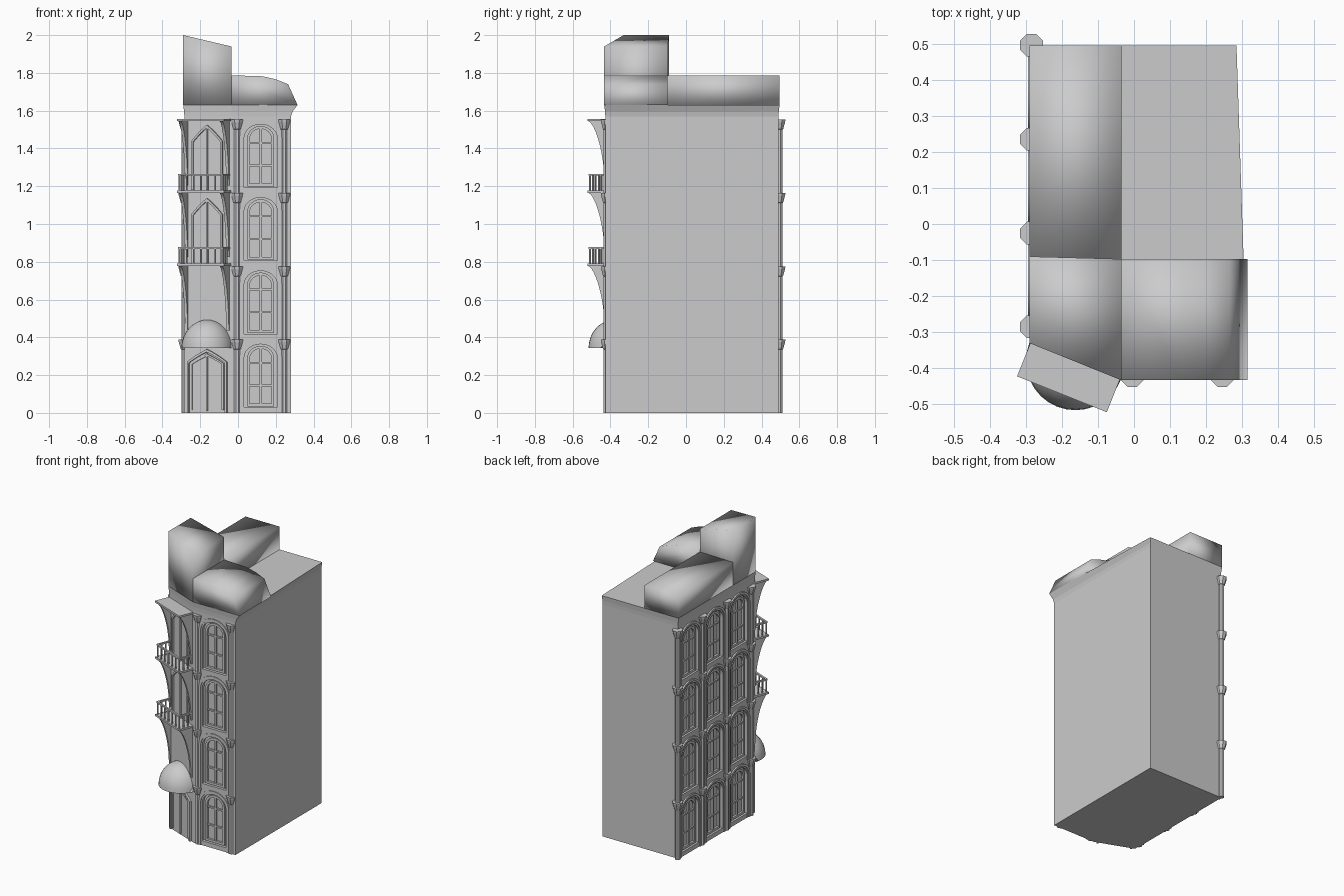
import bpy, bmesh, math
from mathutils import Matrix, Vector

if "Cube" in bpy.data.objects:
    bpy.data.objects.remove(bpy.data.objects["Cube"])

PITCH = 0.388                      # storey height
CHAMFER = math.atan2(-0.102, 0.255)


def frame(x, y, ang, z=0.0):
    # local x runs along a wall, local -y points out of it
    return Matrix.Translation((x, y, z)) @ Matrix.Rotation(ang, 4, 'Z')


def finish(name, bm, smooth=None):
    bmesh.ops.recalc_face_normals(bm, faces=bm.faces)
    me = bpy.data.meshes.new(name)
    bm.to_mesh(me)
    bm.free()
    ob = bpy.data.objects.new(name, me)
    bpy.context.collection.objects.link(ob)
    if smooth is not None:
        bpy.ops.object.select_all(action='DESELECT')
        ob.select_set(True)
        bpy.context.view_layer.objects.active = ob
        bpy.ops.object.shade_smooth_by_angle(angle=math.radians(smooth))
    return ob


def loft(bm, rings):
    # closed solid through rings with equal point counts
    vs = [[bm.verts.new(p) for p in r] for r in rings]
    n = len(vs[0])
    for a, b in zip(vs, vs[1:]):
        for i in range(n):
            bm.faces.new((a[i], a[(i + 1) % n], b[(i + 1) % n], b[i]))
    bm.faces.new(vs[0])
    bm.faces.new(vs[-1])


def plate(bm, M, pts, out0, out1):
    # upright polygon (u, z) extruded between two distances out of the wall
    loft(bm, [[M @ Vector((u, -o, z)) for u, z in pts] for o in (out0, out1)])


def bar(bm, M, u0, u1, z0, z1, out0, out1):
    plate(bm, M, [(u0, z0), (u1, z0), (u1, z1), (u0, z1)], out0, out1)


def arch(hw, base, spring, top, pointed=False, n=12):
    pts = [(-hw, base)]
    for i in range(n + 1):
        t = i / n * 2 - 1
        if pointed:
            s = 1 - abs(t)
            pts.append((hw * t, spring + (top - spring) * (1.25 * s - 0.25 * s * s)))
        else:
            a = t * math.pi / 2
            pts.append((hw * math.sin(a), spring + (top - spring) * math.cos(a)))
    return pts + [(hw, base)]


def band(bm, M, outer, inner, out0, out1):
    plate(bm, M, outer + inner[::-1], out0, out1)


# wall frames
front_bay = frame(0.12, -0.422, 0)
side_bays = [frame(-0.284, y, -math.pi / 2) for y in (-0.155, 0.105, 0.365)]
corner = frame(-0.1625, -0.379, CHAMFER)
lift = [Matrix.Translation((0, 0, i * PITCH)) for i in range(4)]
bays = [l @ b for b in [front_bay] + side_bays for l in lift]
BODY = [(-0.284, -0.33), (-0.035, -0.427), (0.28, -0.427), (0.28, 0.49), (-0.284, 0.49)]
EAVE = [(-0.29, -0.33), (-0.035, -0.433), (0.315, -0.433), (0.284, 0.495), (-0.29, 0.495)]

# main body with shallow window recesses
bm = bmesh.new()
loft(bm, [[(x, y, z) for x, y in BODY] for z in (0, 1.57)])
body = finish("building_body", bm)
bm = bmesh.new()
for M in bays:
    plate(bm, M, arch(0.09, 0.03, 0.29, 0.367), -0.018, 0.03)
cutter = finish("recess_cutter", bm)
cutter.hide_render = True
mod = body.modifiers.new("recesses", 'BOOLEAN')
mod.object = cutter
mod.operation = 'DIFFERENCE'
mod.solver = 'EXACT'
bpy.context.view_layer.objects.active = body
bpy.ops.object.modifier_apply(modifier=mod.name)
bpy.data.objects.remove(cutter)

# flared cornice, its top is the flat roof
bm = bmesh.new()
loft(bm, [[(bx + (ex - bx) * k, by + (ey - by) * k, z)
           for (bx, by), (ex, ey) in zip(BODY, EAVE)]
          for z, k in ((1.57, 0), (1.595, 0.25), (1.63, 1))])
finish("cornice", bm)

# arch mouldings and windows
mould, win = bmesh.new(), bmesh.new()
for M in bays:
    band(mould, M, arch(0.112, 0, 0.295, 0.388), arch(0.098, 0, 0.29, 0.374), -0.005, 0.010)
    band(mould, M, arch(0.098, 0, 0.29, 0.374), arch(0.088, 0, 0.29, 0.364), -0.005, 0.005)
    bar(mould, M, -0.09, 0.09, 0.0, 0.03, -0.005, 0.004)
    band(win, M, arch(0.071, 0.04, 0.29, 0.355), arch(0.058, 0.04, 0.285, 0.34), -0.02, -0.004)
    bar(win, M, -0.071, 0.071, 0.035, 0.05, -0.02, -0.004)
    bar(win, M, -0.006, 0.006, 0.05, 0.343, -0.02, -0.006)
    for z in (0.14, 0.26):
        bar(win, M, -0.06, 0.06, z, z + 0.01, -0.02, -0.008)
finish("arch_mouldings", mould, 30)
finish("arched_windows", win, 30)

# eight-sided columns with flared capitals on every storey
bm = bmesh.new()
spots = [(-0.284, y) for y in (-0.285, -0.025, 0.235, 0.495)] + [(-0.005, -0.42), (0.245, -0.42)]
for x, y in spots:
    for i in range(4):
        z = i * PITCH
        prof = [(0, 0.017), (0.335, 0.017), (0.338, 0.021), (0.375, 0.032), (0.388, 0.034)]
        loft(bm, [[(x + r * math.cos((k + .5) * math.pi / 4), y + r * math.sin((k + .5) * math.pi / 4), z + h)
                   for k in range(8)] for h, r in prof])
finish("columns", bm)

# pointed door and upper pointed windows on the angled corner
bm = bmesh.new()
band(bm, corner, arch(0.113, 0, 0.27, 0.337, True), arch(0.102, 0, 0.265, 0.322, True), -0.01, 0.010)
band(bm, corner, arch(0.094, 0.015, 0.262, 0.312, True), arch(0.084, 0.015, 0.258, 0.3, True), -0.01, 0.006)
bar(bm, corner, -0.004, 0.004, 0.01, 0.32, -0.01, 0.007)
finish("corner_door", bm)
bm = bmesh.new()
for i in (2, 3):
    M = lift[i] @ corner
    band(bm, M, arch(0.088, 0.015, 0.275, 0.36, True), arch(0.078, 0.015, 0.27, 0.345, True), -0.01, 0.010)
    bar(bm, M, -0.004, 0.004, 0.015, 0.35, -0.01, 0.007)
finish("corner_windows", bm)

# balcony slabs, the topmost is a canopy, with curved side brackets
slab, brk = bmesh.new(), bmesh.new()
for top in (0.79, 1.178, 1.557):
    bar(slab, corner, -0.134, 0.134, top - 0.013, top, -0.01, 0.1)
    curve = [(0.092 * (1 - math.sin(t * math.pi / 20)) + 0.006, top - 0.013 - 0.34 * (1 - math.cos(t * math.pi / 20)) ** 0.8)
             for t in range(11)]
    for u in (-0.125, 0.11):
        prof = [(-0.01, top - 0.013)] + curve + [(-0.01, curve[-1][1])]
        loft(brk, [[corner @ Vector((uu, -o, z)) for o, z in prof] for uu in (u, u + 0.015)])
finish("balcony_slabs", slab)
finish("balcony_brackets", brk, 30)

# railings
bm = bmesh.new()
for top in (0.79, 1.178):
    h = top + 0.088
    bar(bm, corner, -0.128, 0.128, h - 0.01, h, 0.084, 0.096)
    for s in (-1, 1):
        bar(bm, corner, s * 0.128, s * 0.116, h - 0.01, h, 0, 0.09)
    posts = [(-0.122 + 0.244 * i / 6, 0.09) for i in range(7)]
    posts += [(s * 0.122, o) for s in (-1, 1) for o in (0.03, 0.06)]
    for u, o in posts:
        bmesh.ops.create_cone(bm, cap_ends=True, segments=8, radius1=0.005, radius2=0.005, depth=0.085,
                              matrix=corner @ Matrix.Translation((u, -o, top + 0.0415)))
finish("balcony_railings", bm)

# half dome canopy over the door
bm = bmesh.new()
bmesh.ops.create_uvsphere(bm, u_segments=32, v_segments=16, radius=1)
for no in ((0, 0, -1), (0, 1, 0)):
    cut = bmesh.ops.bisect_plane(bm, geom=bm.verts[:] + bm.edges[:] + bm.faces[:], dist=1e-5,
                                 plane_co=(0, 0, 0), plane_no=no, clear_outer=True)
bmesh.ops.holes_fill(bm, edges=[e for e in bm.edges if e.is_boundary], sides=0)
bm.transform(corner @ Matrix.Translation((0, 0, 0.343)) @ Matrix.Diagonal((0.137, 0.137, 0.15, 1)))
finish("door_dome", bm, 40)

# raised roof: corner tower, side ridge and front wing (fully smooth shaded)
bm = bmesh.new()
foot = [(-0.29, -0.33, 2.0), (-0.035, -0.433, 1.94), (-0.035, -0.097, 1.94), (-0.29, -0.09, 2.0)]
loft(bm, [[(x, y, 1.63) for x, y, z in foot], foot])
finish("roof_tower", bm, 180)
bm = bmesh.new()
loft(bm, [[(x, y, z) for x, y in ((-0.29, -0.09), (-0.035, -0.097), (-0.035, 0.495), (-0.29, 0.495))]
          for z in (1.63, 1.785)])
finish("roof_side_ridge", bm, 180)
bm = bmesh.new()
prof = [(-0.035, 1.63), (0.315, 1.63), (0.265, 1.74), (0.2, 1.766), (0.13, 1.782), (-0.035, 1.787)]
loft(bm, [[(x, y, z) for x, z in prof] for y in (-0.433, -0.097)])
finish("roof_front_wing", bm, 180)
